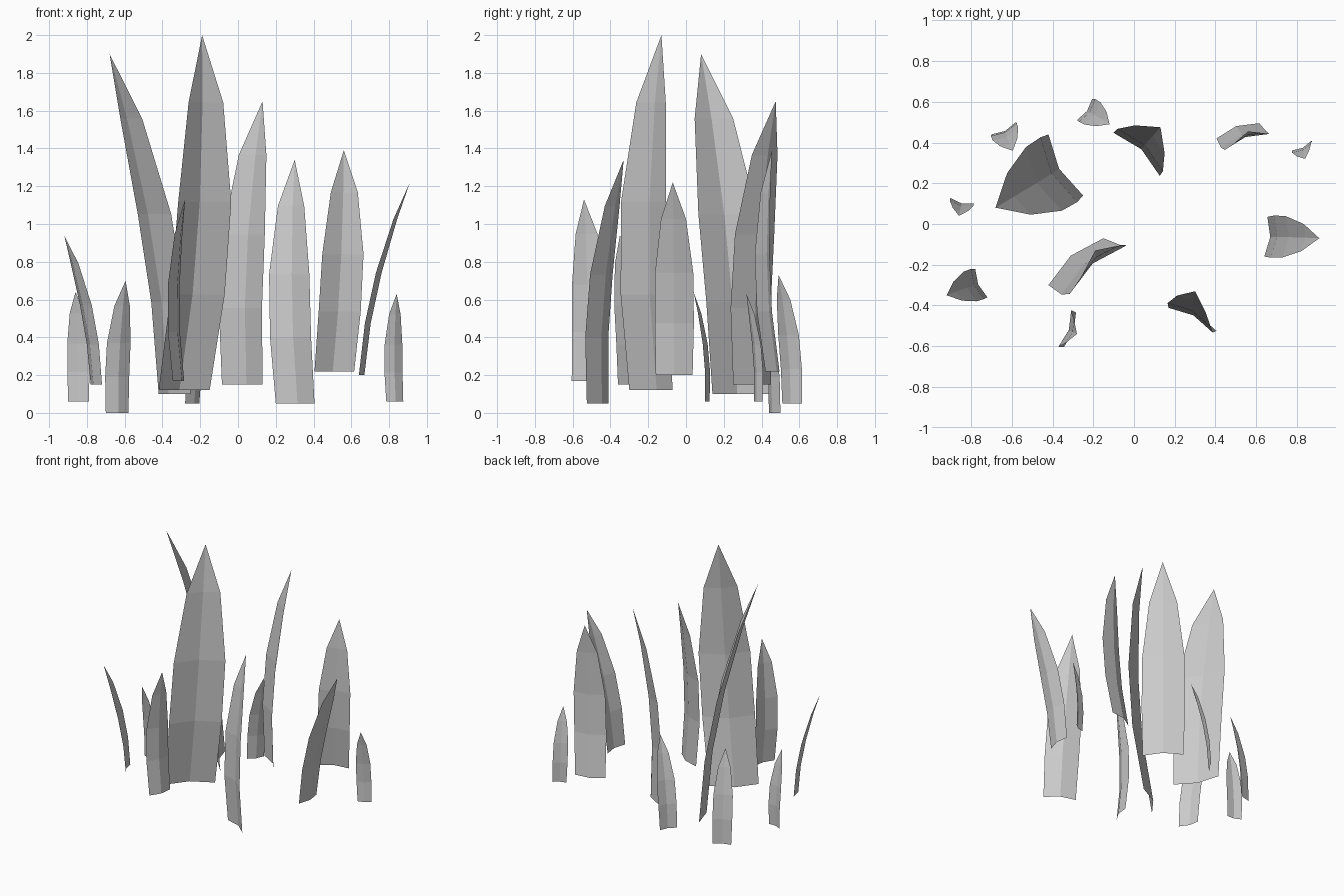
import bpy
from mathutils import Vector

if "Cube" in bpy.data.objects:
    bpy.data.objects.remove(bpy.data.objects["Cube"])

# Shared profile: (fraction of height, width factor) up to the shoulder
ROWS = [(0.0, 1.0), (0.27, 1.06), (0.53, 1.04), (0.81, 0.68)]
BEND = 0.19      # curl towards the creased side, per unit of height
CREASE = 0.11    # fold depth, per unit of width


def blade(name, left, right, z0, tip):
    """Creased leaf sheet from its base corners to a pointed, curled tip."""
    l, r, tip = Vector((*left, z0)), Vector((*right, z0)), Vector(tip)
    span = r - l
    width = span.length
    across = span / width
    normal = Vector((across.y, -across.x, 0))
    mid = (l + r) / 2
    height = tip.z - z0
    bend = BEND * height
    root = mid + normal * CREASE * width
    tilt = tip - root - normal * bend
    verts, faces = [], []
    for t, w in ROWS:
        spine = root + tilt * t + normal * bend * t ** 1.7
        edge = spine - normal * CREASE * width * w
        half = across * width * w / 2
        verts += [edge - half, spine, edge + half]
    verts.append(tip)
    for i in range(len(ROWS) - 1):
        for j in range(2):
            a = 3 * i + j
            faces.append((a, a + 1, a + 4, a + 3))
    n = len(verts) - 1
    faces += [(n - 3, n - 2, n), (n - 2, n - 1, n)]
    mesh = bpy.data.meshes.new(name)
    mesh.from_pydata(verts, [], faces)
    obj = bpy.data.objects.new(name, mesh)
    bpy.context.collection.objects.link(obj)


# Base left corner, base right corner, base height, tip
BLADES = [
    # tall central blades
    ((-.42, .44), (-.25, .14), .10, (-.68, .08, 1.90)),
    ((-.15, -.07), (-.42, -.30), .12, (-.19, -.13, 2.00)),
    ((.13, .25), (-.085, .45), .15, (.13, .475, 1.65)),
    # medium blades
    ((.405, -.525), (.20, -.41), .05, (.30, -.33, 1.34)),
    ((.615, .495), (.405, .42), .22, (.56, .455, 1.39)),
    ((.64, -.16), (.655, .035), .20, (.91, -.07, 1.22)),
    ((-.345, -.605), (-.285, -.435), .17, (-.28, -.54, 1.13)),
    ((-.78, -.22), (-.72, -.36), .15, (-.92, -.35, .94)),
    # short outer blades
    ((-.90, .125), (-.79, .10), .06, (-.86, .04, .64)),
    ((-.70, .44), (-.58, .50), .00, (-.595, .36, .70)),
    ((-.28, .51), (-.205, .615), .05, (-.12, .49, .73)),
    ((.785, .36), (.875, .405), .06, (.84, .32, .63)),
]
for i, data in enumerate(BLADES):
    blade(f"grass_blade_{i + 1}", *data)
